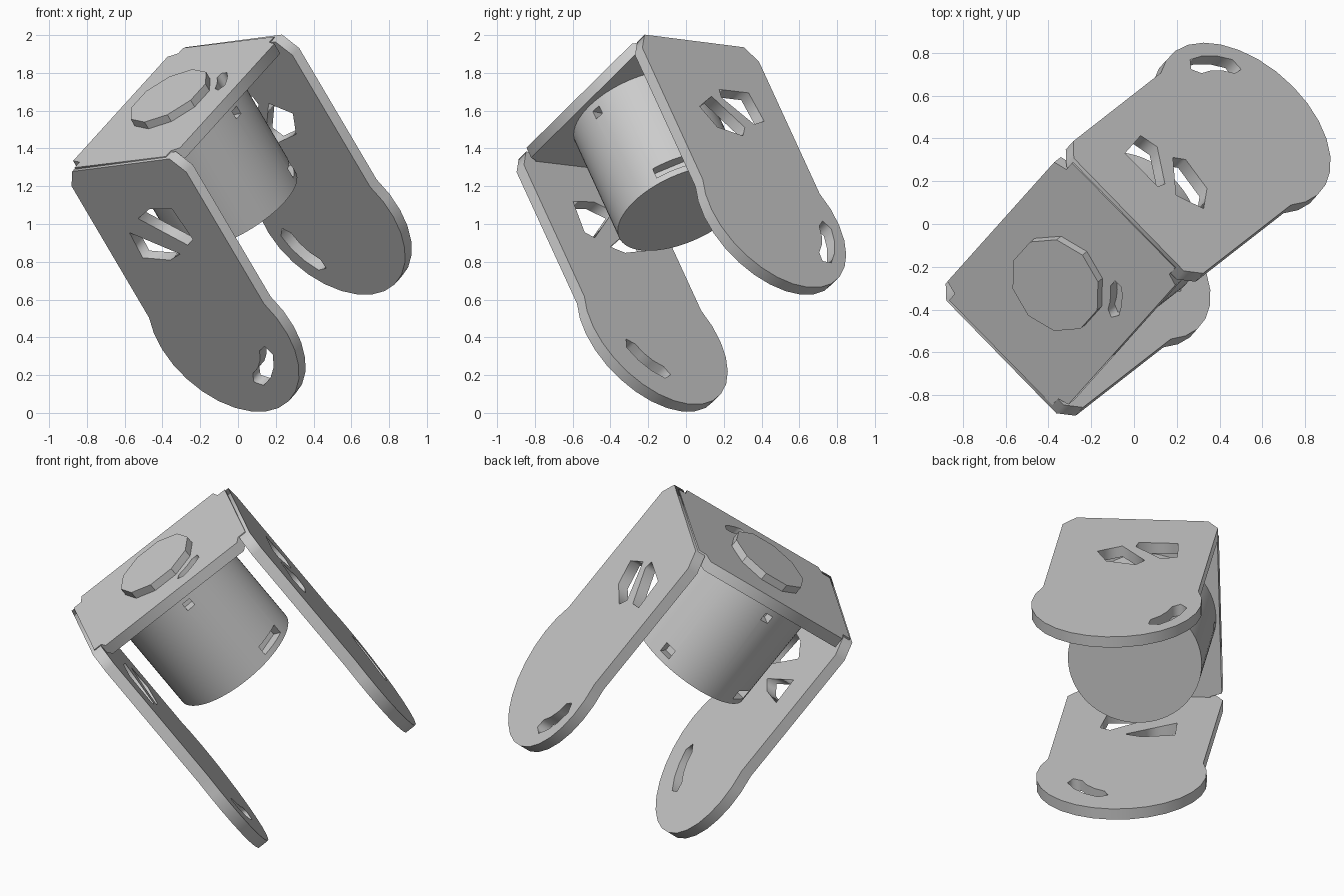
import bpy, bmesh, math
from mathutils import Matrix, Vector

cube = bpy.data.objects.get("Cube")
if cube:
    bpy.data.objects.remove(cube)

# Tilted frame: side = arm width, across = arm to arm, up = plate normal
up = Vector((-0.472, -0.368, 0.801)).normalized()
side = Vector((0.70, -0.71, 0.084))
side = (side - up * side.dot(up)).normalized()
across = up.cross(side)

THICK = 0.065
FRONT, BACK = 0.07, 1.18
TOP = 1.58
MOTOR = (0.09, 0.625)
RADIUS = 0.375

grey = bpy.data.materials.new("plain_grey")
grey.use_nodes = True
colour = (0.6, 0.6, 0.6, 1)
grey.diffuse_color = colour
grey.node_tree.nodes["Principled BSDF"].inputs["Base Color"].default_value = colour


def frame(x, y, z, origin):
    m = Matrix((x, y, z)).transposed().to_4x4()
    m.translation = origin
    return m


def add_mesh(name, mesh):
    obj = bpy.data.objects.new(name, mesh)
    bpy.context.collection.objects.link(obj)
    mesh.materials.clear()
    mesh.materials.append(grey)
    return obj


def baked(obj):
    graph = bpy.context.evaluated_depsgraph_get()
    return bpy.data.meshes.new_from_object(obj.evaluated_get(graph))


def sheet(name, loops, matrix):
    """Flat sheet from an outline followed by its holes."""
    curve = bpy.data.curves.new(name + "_outline", "CURVE")
    curve.dimensions = "2D"
    curve.fill_mode = "BOTH"
    curve.extrude = THICK / 2
    for loop in loops:
        spline = curve.splines.new("POLY")
        spline.points.add(len(loop) - 1)
        spline.use_cyclic_u = True
        for point, (x, y) in zip(spline.points, loop):
            point.co = (x, y, 0, 1)
    helper = bpy.data.objects.new(name + "_outline", curve)
    bpy.context.collection.objects.link(helper)
    mesh = baked(helper)
    bpy.data.objects.remove(helper)
    mesh.transform(matrix)
    return add_mesh(name, mesh)


def arc(centre, radius, start, end, steps):
    angles = [math.radians(start + (end - start) * i / steps) for i in range(steps + 1)]
    return [(centre[0] + radius * math.cos(t), centre[1] + radius * math.sin(t)) for t in angles]


def slot(centre, radius, start, end, width):
    """Curved slot with pointed ends."""
    mid = math.degrees(width / 2 / radius)
    outer = arc(centre, radius + width / 2, start, end, 3)
    inner = arc(centre, radius - width / 2, end, start, 3)
    return outer + arc(centre, radius, end + mid, end + mid, 1)[:1] + inner + \
        arc(centre, radius, start - mid, start - mid, 1)[:1]


def prism(name, sides, radius, low, high, centre):
    bm = bmesh.new()
    bmesh.ops.create_cone(bm, cap_ends=True, segments=sides, radius1=radius,
                          radius2=radius, depth=high - low)
    mesh = bpy.data.meshes.new(name)
    origin = side * centre[0] + across * centre[1] + up * (low + high) / 2
    bm.transform(frame(side, across, up, origin))
    bm.to_mesh(mesh)
    bm.free()
    return add_mesh(name, mesh)


# Arms with round ends, split round windows and curved slots
arm_outline = arc((0.12, 0.42), 0.475, 23.6, -203.6, 18) + [
    (-0.315, 1.48), (-0.25, 1.57), (0.49, 1.575), (0.555, 1.48)]
front_holes = [
    [(0.02, 1.23), (0.14, 1.28), (0.30, 1.265), (0.32, 1.06), (0.26, 1.03)],
    [(-0.10, 1.15), (-0.11, 0.985), (0.075, 0.95), (0.17, 0.98)],
    slot((0.10, 0.42), 0.29, -70, -23, 0.085)]
back_holes = [
    [(0.10, 1.255), (-0.12, 1.255), (-0.14, 1.07), (-0.05, 1.04), (0.11, 1.20)],
    [(0.315, 1.12), (0.185, 1.20), (0.035, 1.01), (0.08, 0.95), (0.25, 0.99)],
    slot((0.10, 0.42), 0.34, 187, 228, 0.085)]
for name, holes, place in (("front_arm", front_holes, FRONT + THICK / 2),
                           ("back_arm", back_holes, BACK - THICK / 2)):
    sheet(name, [arm_outline] + holes, frame(side, up, -across, across * place))

# Top plate with relief notches beside the bends
b0, b1 = FRONT + 0.02, BACK - 0.02
n0, n1 = FRONT + 0.09, BACK - 0.09
plate = [(-0.24, b0), (0.45, b0), (0.45, n0 - 0.02), (0.505, n0), (0.505, n1), (0.45, n1 + 0.02),
         (0.45, b1), (-0.24, b1), (-0.24, n1 + 0.02), (-0.305, n1), (-0.305, n0), (-0.24, n0 - 0.02)]
sheet("top_plate", [plate, slot(MOTOR, 0.30, 19, 45, 0.06)],
      frame(side, across, up, up * (TOP - THICK / 2)))

# Raised boss on the plate
prism("top_boss", 10, 0.236, TOP - 0.03, TOP + 0.045, MOTOR)

# Motor body with shallow windows
motor = prism("motor_body", 64, RADIUS, 0.88, TOP - THICK, MOTOR)
cutters = []
for angle, height, width, tall in ((42, 0.945, 0.18, 0.06), (135, 0.95, 0.07, 0.06),
                                   (225, 0.945, 0.13, 0.06), (5, 1.45, 0.05, 0.05),
                                   (185, 1.45, 0.05, 0.05)):
    t = math.radians(angle)
    out = side * math.cos(t) + across * math.sin(t)
    bm = bmesh.new()
    bmesh.ops.create_cube(bm, size=1)
    bmesh.ops.scale(bm, vec=(0.14, width, tall), verts=bm.verts)
    origin = side * MOTOR[0] + across * MOTOR[1] + up * height + out * RADIUS
    bm.transform(frame(out, up.cross(out), up, origin))
    mesh = bpy.data.meshes.new("window_cutter")
    bm.to_mesh(mesh)
    bm.free()
    cutter = add_mesh("window_cutter", mesh)
    cutter.hide_render = True
    cutters.append(cutter)
    cut = motor.modifiers.new("window", "BOOLEAN")
    cut.operation = "DIFFERENCE"
    cut.solver = "EXACT"
    cut.object = cutter
cut_mesh = baked(motor)
motor.modifiers.clear()
motor.data = cut_mesh
for cutter in cutters:
    bpy.data.objects.remove(cutter)

bpy.ops.object.select_all(action="DESELECT")
motor.select_set(True)
bpy.context.view_layer.objects.active = motor
bpy.ops.object.shade_smooth_by_angle(angle=math.radians(30))
